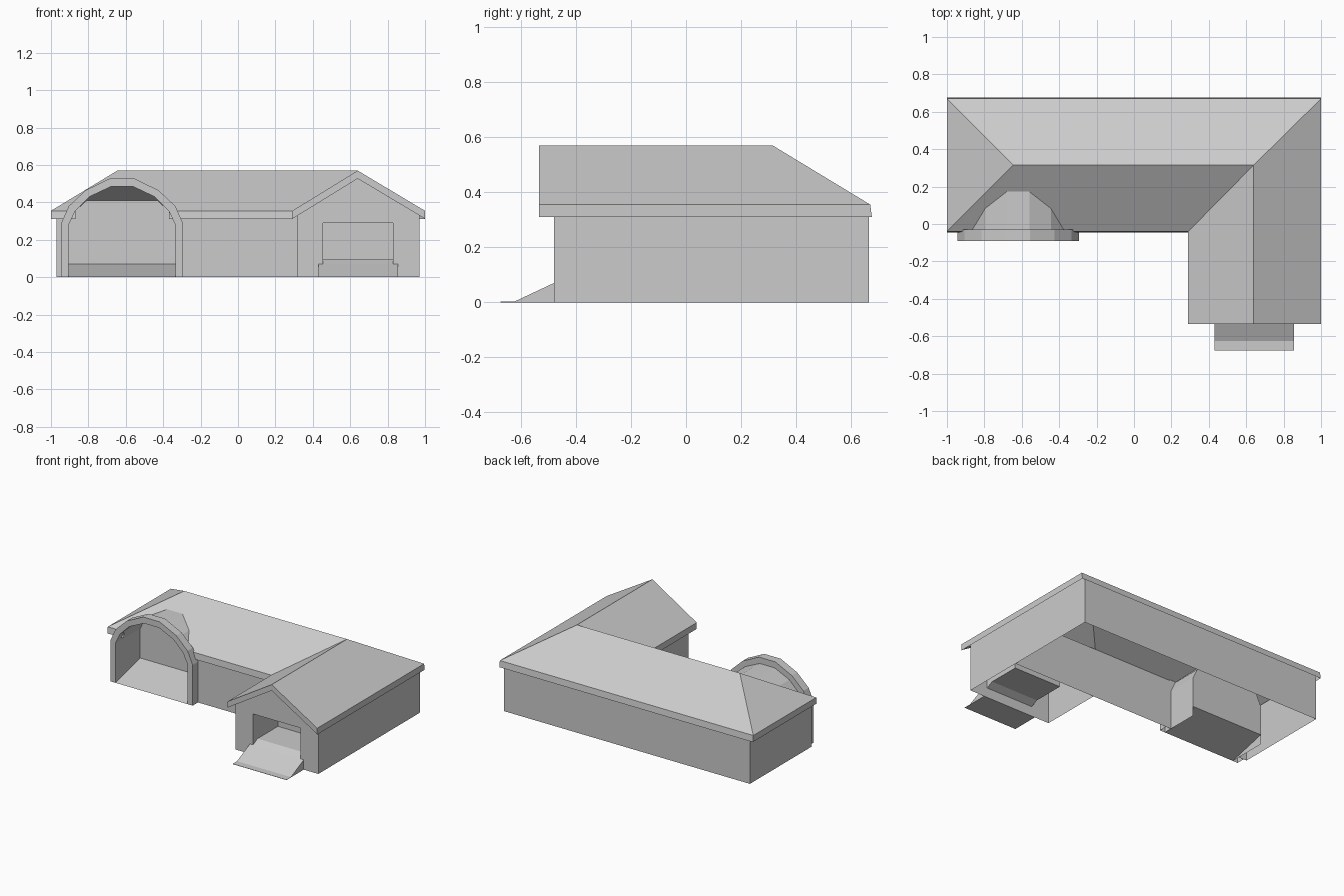
import bpy
import bmesh

cube = bpy.data.objects.get("Cube")
if cube:
    bpy.data.objects.remove(cube, do_unlink=True)

grey = bpy.data.materials.new("plain_grey")
grey.use_nodes = True
grey.diffuse_color = (0.6, 0.6, 0.6, 1)
bsdf = next(n for n in grey.node_tree.nodes if n.type == 'BSDF_PRINCIPLED')
bsdf.inputs["Base Color"].default_value = (0.6, 0.6, 0.6, 1)


def surface(name, faces, inward=False):
    """Join flat polygons into one shell with consistent normals."""
    bm = bmesh.new()
    for pts in faces:
        bm.faces.new([bm.verts.new(p) for p in pts])
    bmesh.ops.remove_doubles(bm, verts=bm.verts, dist=0.0005)
    bmesh.ops.recalc_face_normals(bm, faces=bm.faces)
    if inward:
        bmesh.ops.reverse_faces(bm, faces=bm.faces)
    mesh = bpy.data.meshes.new(name)
    bm.to_mesh(mesh)
    bm.free()
    mesh.materials.append(grey)
    obj = bpy.data.objects.new(name, mesh)
    bpy.context.collection.objects.link(obj)
    return obj


def strip(a, b):
    """Quads between two point lists of equal length."""
    return [[a[i], a[i + 1], b[i + 1], b[i]] for i in range(len(a) - 1)]


def at_y(profile, y):
    return [(x, y, z) for x, z in profile]


# Main levels
EAVE, DROP, RIDGE = 0.355, 0.31, 0.57
FRONT, BACK, GABLE = -0.04, 0.67, -0.535
MID_Y, MID_X, INNER_X = 0.315, 0.64, 0.29
SLOPE = (RIDGE - EAVE) / (MID_Y - FRONT)
WALL_F, WALL_B, WALL_G = -0.03, 0.665, -0.48
WALL_X, WING_X = 0.97, 0.315


# Arch profiles, mirrored about the arch centre
def arch(half, cx=-0.62):
    return [(cx - x, z) for x, z in half] + [(cx + x, z) for x, z in reversed(half)]


inner = arch([(0.285, 0), (0.285, 0.28), (0.25, EAVE), (0.175, 0.43), (0.06, 0.484)])
outer = arch([(0.325, 0), (0.325, 0.29), (0.285, 0.38), (0.195, 0.465), (0.065, 0.528)])

# Roof: hipped main range, gabled wing, opening where the vault cuts through
a, b = (-1, BACK, EAVE), (1, BACK, EAVE)
c, v = (-1, FRONT, EAVE), (INNER_X, FRONT, EAVE)
d, e = (INNER_X, GABLE, EAVE), (1, GABLE, EAVE)
r1, r2, g = (-0.645, MID_Y, RIDGE), (MID_X, MID_Y, RIDGE), (MID_X, GABLE, RIDGE)
cut = [(x, FRONT + (z - EAVE) / SLOPE, z) for x, z in inner if z >= EAVE]
roof = [[a, b, r2, r1], [a, c, r1], [c] + cut + [v, r2, r1],
        [v, d, g, r2], [e, b, r2, g]]


def low(p):
    lean = 0.006 if p[1] == BACK else -0.005 if p[1] == FRONT else 0
    return (p[0], p[1] + lean, DROP)


for path in ([cut[-1], v, d], [e, b, a, c, cut[0]]):
    roof += strip(path, [low(p) for p in path])
surface("roof", roof)

# Gable rake board and its underside
rake_top = [d, g, e]
rake_low = [(x, y, z - 0.043) for x, y, z in rake_top]
rake_in = [(x, WALL_G, z) for x, y, z in rake_low]
surface("gable_rake", strip(rake_top, rake_low) + strip(rake_low, rake_in))


# Walls
def wall(p, q, top=0.35):
    return [(*p, 0), (*q, 0), (*q, top), (*p, top)]


DOOR_L, DOOR_R, DOOR_TOP = 0.455, 0.83, 0.29
surface("outer_walls", [
    wall((-WALL_X, WALL_F), (-WALL_X, WALL_B)),
    wall((-WALL_X, WALL_B), (WALL_X, WALL_B)),
    wall((WALL_X, WALL_B), (WALL_X, WALL_G)),
    wall((WING_X, WALL_G), (WING_X, WALL_F)),
    at_y([(WING_X, 0), (DOOR_L, 0), (DOOR_L, DOOR_TOP), (DOOR_R, DOOR_TOP),
          (DOOR_R, 0), (WALL_X, 0), (WALL_X, 0.35), (WALL_X, 0.367),
          (MID_X, 0.567), (WING_X, 0.367), (WING_X, 0.35)], WALL_G),
])
surface("front_wall", [
    at_y([(-WALL_X, 0)] + inner[:3] + [(-WALL_X, EAVE)], WALL_F),
    at_y(inner[-3:] + [(WALL_X, 0), (WALL_X, EAVE)], WALL_F),
])

# Arched porch frame
ARCH_F, NICHE_B = -0.09, 0.19
of, ob = at_y(outer, ARCH_F), at_y(outer, WALL_F)
nf, nb = at_y(inner, ARCH_F), at_y(inner, WALL_F)
surface("arch_frame", strip(of, nf) + strip(of, ob) + strip(ob, nb))

# Vault behind the arch, with ramped floor and a back wall open at the top
surface("vault", strip(nf, at_y(inner, NICHE_B)), inward=True)
left, right = inner[0][0], inner[-1][0]
surface("vault_floor", [[(left, ARCH_F, 0), (right, ARCH_F, 0),
                         (right, NICHE_B, 0.07), (left, NICHE_B, 0.07)]])
surface("vault_back_wall", [at_y(
    [(left, 0.07)] + inner[1:3] + [(-0.81, 0.41), (-0.43, 0.41)]
    + inner[-3:-1] + [(right, 0.07)], NICHE_B)])

# Wing doorway recess
REC_B, LIP, FLOOR = -0.2, -0.43, 0.095
side = [(WALL_G, 0.07), (LIP, FLOOR), (REC_B, FLOOR), (REC_B, DOOR_TOP), (WALL_G, DOOR_TOP)]
dl = [(DOOR_L, y, z) for y, z in side]
dr = [(DOOR_R, y, z) for y, z in side]
surface("door_recess", strip(dl, dr) + [dl, dr], inward=True)

# Wing ramp with a thin flat toe
ramp = [(-0.675, 0), (-0.675, 0.002), (-0.625, 0.002), (WALL_G, 0.07), (WALL_G, 0)]
rl = [(0.43, y, z) for y, z in ramp]
rr = [(0.855, y, z) for y, z in ramp]
surface("door_ramp", strip(rl + rl[:1], rr + rr[:1]) + [rl, rr])
